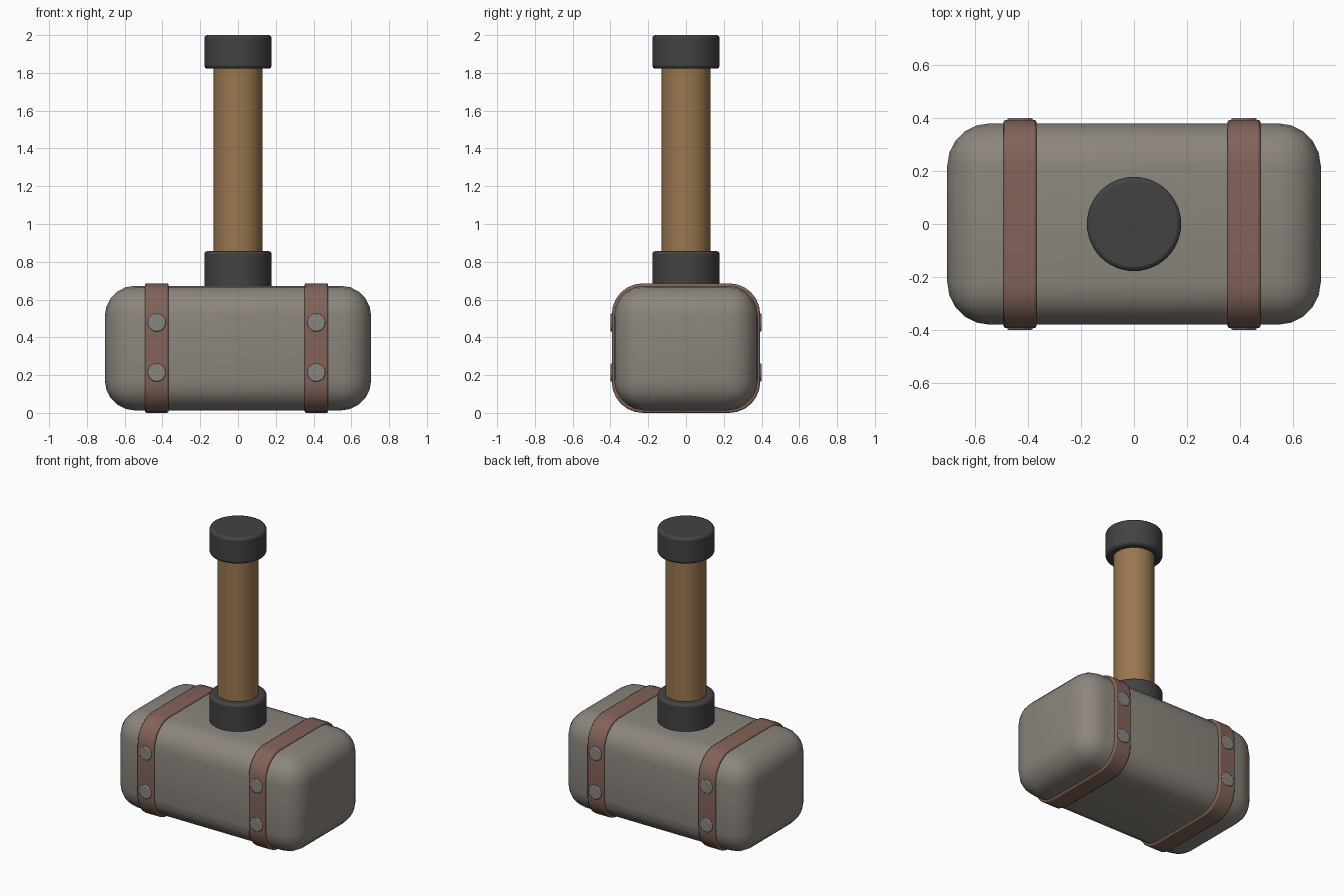
import bpy, bmesh, math
from mathutils import Matrix, Vector

if "Cube" in bpy.data.objects:
    bpy.data.objects.remove(bpy.data.objects["Cube"])

CZ = 0.343  # centre height of the head


def material(name, rgb):
    m = bpy.data.materials.new(name)
    m.diffuse_color = (*rgb, 1)
    m.use_nodes = True
    m.node_tree.nodes["Principled BSDF"].inputs["Base Color"].default_value = m.diffuse_color
    return m


stone = material("stone", (0.26, 0.235, 0.205))
leather = material("red_brown_leather", (0.225, 0.125, 0.1))
wood = material("wood", (0.32, 0.185, 0.08))
iron = material("dark_iron", (0.055, 0.055, 0.055))
metal = material("rivet_grey", (0.25, 0.24, 0.225))


def finish(name, bm, mat, bevel=0, segs=2, angle=40):
    bmesh.ops.recalc_face_normals(bm, faces=bm.faces)
    me = bpy.data.meshes.new(name)
    bm.to_mesh(me)
    bm.free()
    ob = bpy.data.objects.new(name, me)
    bpy.context.collection.objects.link(ob)
    me.materials.append(mat)
    if bevel:
        b = ob.modifiers.new("bevel", 'BEVEL')
        b.width, b.segments = bevel, segs
        b.limit_method = 'ANGLE'
        b.angle_limit = math.radians(50)
    bpy.ops.object.select_all(action='DESELECT')
    ob.select_set(True)
    bpy.context.view_layer.objects.active = ob
    bpy.ops.object.shade_smooth_by_angle(angle=math.radians(angle))
    return ob


def cylinder(name, r, z0, z1, mat, bevel=0):
    bm = bmesh.new()
    bmesh.ops.create_cone(bm, cap_ends=True, segments=48, radius1=r, radius2=r,
                          depth=z1 - z0,
                          matrix=Matrix.Translation((0, 0, (z0 + z1) / 2)))
    finish(name, bm, mat, bevel)


def rounded_section(hy, hz, r, n=6):
    pts = []
    for k, (sy, sz) in enumerate([(1, 1), (-1, 1), (-1, -1), (1, -1)]):
        for i in range(n + 1):
            a = math.pi / 2 * (k + i / n)
            pts.append((sy * (hy - r) + r * math.cos(a),
                        CZ + sz * (hz - r) + r * math.sin(a)))
    return pts


# stone head: heavily rounded block
bm = bmesh.new()
bmesh.ops.create_cube(bm, size=1, matrix=Matrix.Translation((0, 0, CZ))
                      @ Matrix.Diagonal((1.41, 0.76, 0.66, 1)))
bmesh.ops.bevel(bm, geom=bm.edges[:], offset=0.16, segments=5, profile=0.5,
                affect='EDGES')
finish("head", bm, stone, angle=60)

# leather bands wrapped round the head, with rivets front and back
for side, cx in (("left", -0.43), ("right", 0.415)):
    bm = bmesh.new()
    f = bm.faces.new([bm.verts.new((cx - 0.0625, y, z))
                      for y, z in rounded_section(0.393, 0.343, 0.165)])
    ext = bmesh.ops.extrude_face_region(bm, geom=[f])
    bmesh.ops.translate(bm, vec=Vector((0.125, 0, 0)),
                        verts=[v for v in ext["geom"]
                               if isinstance(v, bmesh.types.BMVert)])
    finish(side + "_band", bm, leather, bevel=0.009)

    bm = bmesh.new()
    for s in (-1, 1):
        for z in (0.213, 0.478):
            bmesh.ops.create_cone(
                bm, cap_ends=True, segments=20, radius1=0.048, radius2=0.048,
                depth=0.04, matrix=Matrix.Translation((cx, s * 0.38, z))
                @ Matrix.Rotation(math.pi / 2, 4, 'X'))
    finish(side + "_rivets", bm, metal, bevel=0.006)

# handle, collar and end cap
cylinder("handle", 0.129, 0.6, 1.9, wood)
cylinder("collar", 0.178, 0.55, 0.857, iron, 0.016)
cylinder("end_cap", 0.178, 1.822, 2.0, iron, 0.016)
